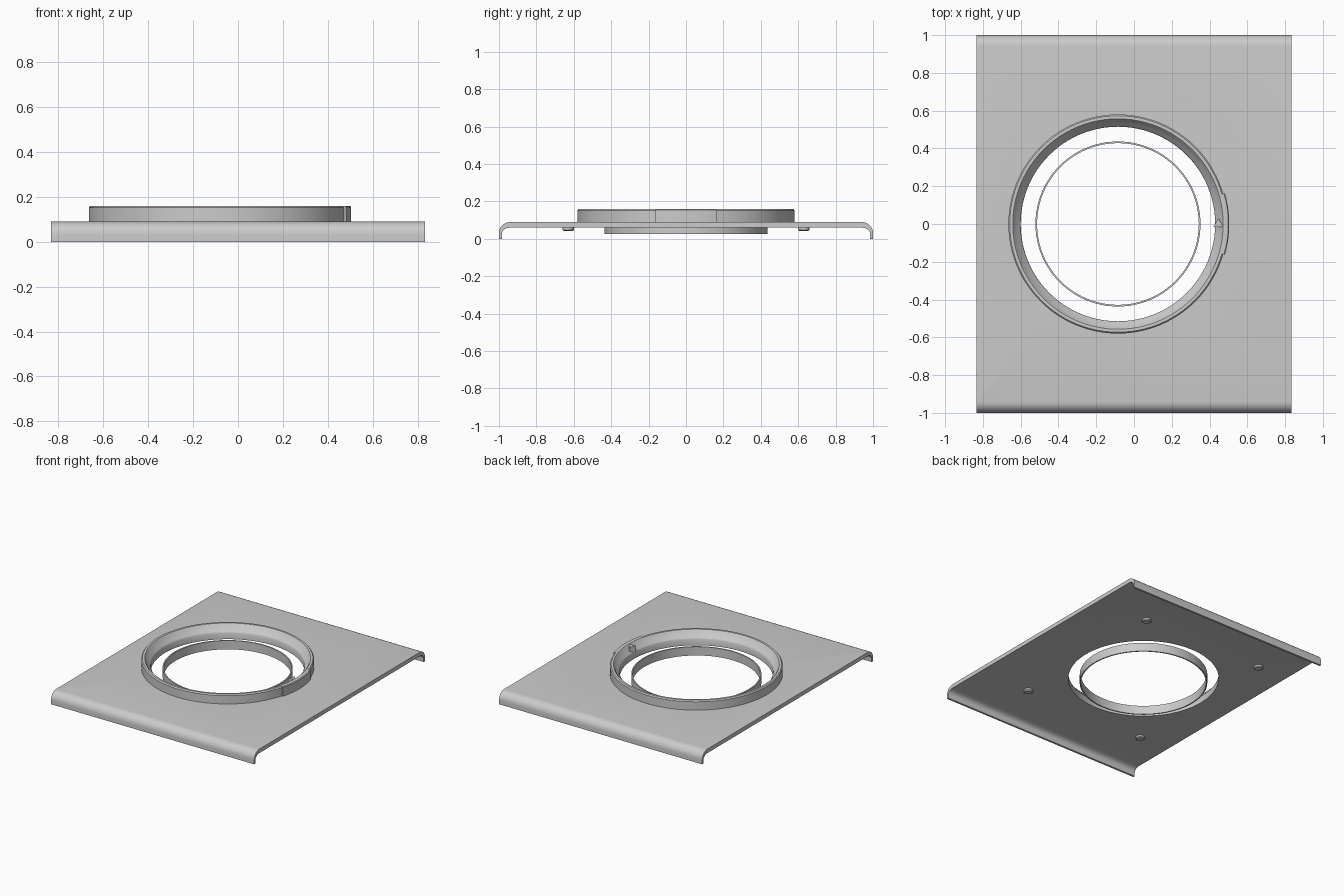
import bpy, bmesh
from math import sin, cos, pi, radians

if "Cube" in bpy.data.objects:
    bpy.data.objects.remove(bpy.data.objects["Cube"])

CX = -0.085  # centre of the opening in x


def finish(name, bm, loc=(0, 0, 0), angle=35):
    bmesh.ops.recalc_face_normals(bm, faces=bm.faces)
    me = bpy.data.meshes.new(name)
    bm.to_mesh(me)
    bm.free()
    ob = bpy.data.objects.new(name, me)
    ob.location = loc
    bpy.context.collection.objects.link(ob)
    smooth(ob, angle)
    return ob


def smooth(ob, angle=35):
    bpy.ops.object.select_all(action='DESELECT')
    ob.select_set(True)
    bpy.context.view_layer.objects.active = ob
    bpy.ops.object.shade_smooth_by_angle(angle=radians(angle))


def lathe(name, profile, loc, a0=0.0, a1=360.0, segs=96):
    """Spin a closed (r, z) profile; partial arcs are capped."""
    bm = bmesh.new()
    full = abs(a1 - a0) >= 360
    count = segs if full else segs + 1
    rings = []
    for i in range(count):
        a = radians(a0 + (a1 - a0) * i / segs)
        rings.append([bm.verts.new((r * cos(a), r * sin(a), z)) for r, z in profile])
    n = len(profile)
    for i in range(segs):
        p, q = rings[i], rings[(i + 1) % count]
        for j in range(n):
            k = (j + 1) % n
            bm.faces.new((p[j], q[j], q[k], p[k]))
    if not full:
        bm.faces.new(rings[0])
        bm.faces.new(rings[-1])
    return finish(name, bm, loc)


# Sheet plate with both y edges rolled down
def arc(r_y, r_z, cy, cz, n=8):
    return [(cy + r_y * cos(t), cz + r_z * sin(t)) for t in (i * pi / 2 / n for i in range(n + 1))]


outer = [(1.0, 0.0)] + arc(0.06, 0.06, 0.94, 0.03)
inner = [(0.985, 0.0)] + arc(0.045, 0.034, 0.94, 0.026)
section = (outer + [(-y, z) for y, z in reversed(outer)]
           + [(-y, z) for y, z in inner] + list(reversed(inner)))
bm = bmesh.new()
face = bm.faces.new([bm.verts.new((-0.833, y, z)) for y, z in section])
ext = bmesh.ops.extrude_face_region(bm, geom=[face])
bmesh.ops.translate(bm, vec=(1.666, 0, 0),
                    verts=[v for v in ext['geom'] if isinstance(v, bmesh.types.BMVert)])
plate = finish("plate", bm)

# Round opening cut through the plate
bm = bmesh.new()
bmesh.ops.create_cone(bm, cap_ends=True, segments=96, radius1=0.53, radius2=0.53, depth=0.5)
cutter = finish("hole_cutter", bm, (CX, 0, 0.05))
mod = plate.modifiers.new("opening", 'BOOLEAN')
mod.operation = 'DIFFERENCE'
mod.solver = 'EXACT'
mod.object = cutter
bpy.context.view_layer.objects.active = plate
bpy.ops.object.modifier_apply(modifier=mod.name)
bpy.data.objects.remove(cutter)
smooth(plate)

# Raised rim around the opening, stepped on its inside
lathe("raised_rim", [(0.58, 0.07), (0.58, 0.152), (0.573, 0.16), (0.557, 0.16),
                     (0.548, 0.15), (0.535, 0.125), (0.52, 0.115), (0.515, 0.105),
                     (0.515, 0.06), (0.535, 0.06), (0.535, 0.07)], (CX, 0, 0))

# Clip joining the rim ends, slightly proud of the rim
lathe("rim_clip", [(0.572, 0.088), (0.589, 0.088), (0.589, 0.155), (0.584, 0.16), (0.572, 0.16)],
      (CX, 0, 0), -16, 16, 16)

# Small pinched joint on the inside of the rim
bm = bmesh.new()
bmesh.ops.create_cone(bm, cap_ends=True, segments=3, radius1=0.03, radius2=0.03, depth=0.045)
finish("rim_joint", bm, (0.447, 0, 0.1325))

# Thin inner collar
lathe("inner_collar", [(0.437, 0.025), (0.437, 0.09), (0.428, 0.09), (0.428, 0.025)], (CX, 0, 0))

# Four small rivets under the plate
for sx in (-1, 1):
    for sy in (-1, 1):
        lathe("rivet", [(0.001, 0.042), (0.024, 0.042), (0.031, 0.048), (0.031, 0.062), (0.001, 0.062)],
              (CX + sx * 0.5, sy * 0.63, 0), segs=24)
